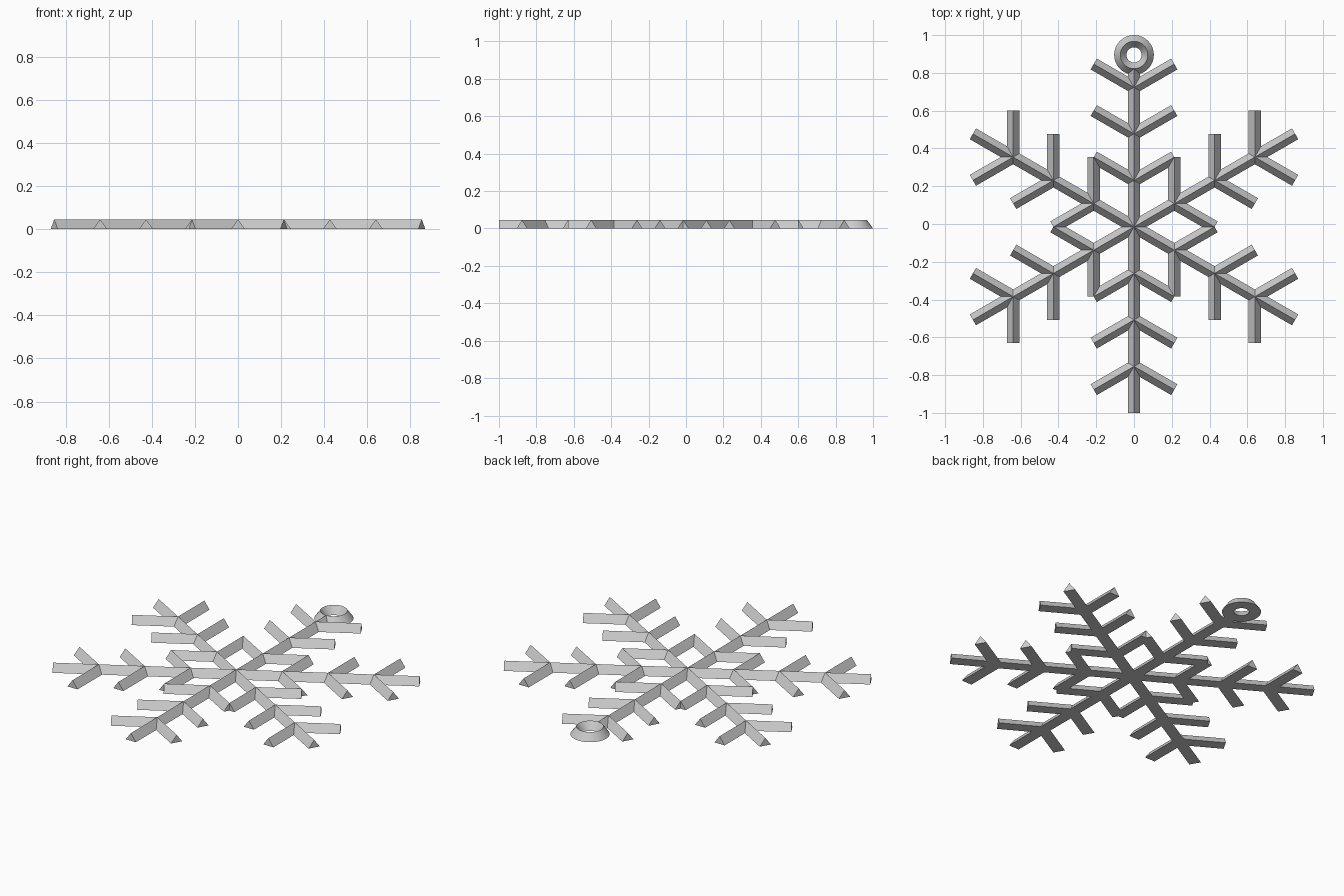
import bpy
import bmesh
from math import radians, cos, sin
from mathutils import Vector

cube = bpy.data.objects.get("Cube")
if cube:
    bpy.data.objects.remove(cube, do_unlink=True)

HALF, HEIGHT = 0.033, 0.045      # triangular bar section
ARM = 0.985
STEP = ARM / 4                   # spacing and length of the twigs
HUB = Vector((0, ARM - 1, 0))
RING_OUTER, RING_INNER = 0.105, 0.04

silver = bpy.data.materials.new("silver_grey")
silver.use_nodes = True
colour = (0.6, 0.6, 0.6, 1)
silver.diffuse_color = colour
silver.node_tree.nodes["Principled BSDF"].inputs["Base Color"].default_value = colour


def add_object(name, bm):
    bmesh.ops.recalc_face_normals(bm, faces=bm.faces)
    mesh = bpy.data.meshes.new(name)
    bm.to_mesh(mesh)
    bm.free()
    mesh.materials.append(silver)
    obj = bpy.data.objects.new(name, mesh)
    bpy.context.collection.objects.link(obj)
    return obj


def direction(degrees):
    return Vector((cos(radians(degrees)), sin(radians(degrees)), 0))


def add_bar(bm, start, degrees, length):
    """Ridged bar: a triangle swept along a direction."""
    along = direction(degrees)
    side = direction(degrees + 90) * HALF
    section = [start - side, start + side, start + Vector((0, 0, HEIGHT))]
    face = bm.faces.new([bm.verts.new(p) for p in section])
    swept = bmesh.ops.extrude_face_region(bm, geom=[face], use_keep_orig=True)
    ends = [v for v in swept["geom"] if isinstance(v, bmesh.types.BMVert)]
    bmesh.ops.translate(bm, verts=ends, vec=along * length)


# Six arms, each with three pairs of twigs; the top arm stops at the ring
ring_y = 1 - RING_OUTER
ridge = (RING_OUTER + RING_INNER) / 2
for i in range(6):
    angle = 30 + 60 * i
    bm = bmesh.new()
    length = ring_y - ridge - HUB.y if angle == 90 else ARM
    add_bar(bm, HUB, angle, length)
    for n in (1, 2, 3):
        node = HUB + direction(angle) * STEP * n
        for turn in (-60, 60):
            add_bar(bm, node, angle + turn, STEP)
    add_object(f"arm_{i + 1}", bm)

# Hanging ring: the same triangle turned around a vertical axis
bm = bmesh.new()
centre = Vector((0, ring_y, 0))
points = [(RING_INNER, 0), (RING_OUTER, 0), (ridge, HEIGHT)]
verts = [bm.verts.new(centre + Vector((r, 0, z))) for r, z in points]
edges = [bm.edges.new((verts[k], verts[(k + 1) % 3])) for k in range(3)]
bmesh.ops.spin(bm, geom=verts + edges, cent=centre, axis=(0, 0, 1),
               angle=radians(360), steps=48, use_merge=True)
bmesh.ops.remove_doubles(bm, verts=bm.verts, dist=0.0005)
ring = add_object("hanging_ring", bm)
bpy.context.view_layer.objects.active = ring
ring.select_set(True)
bpy.ops.object.shade_smooth_by_angle(angle=radians(30))
